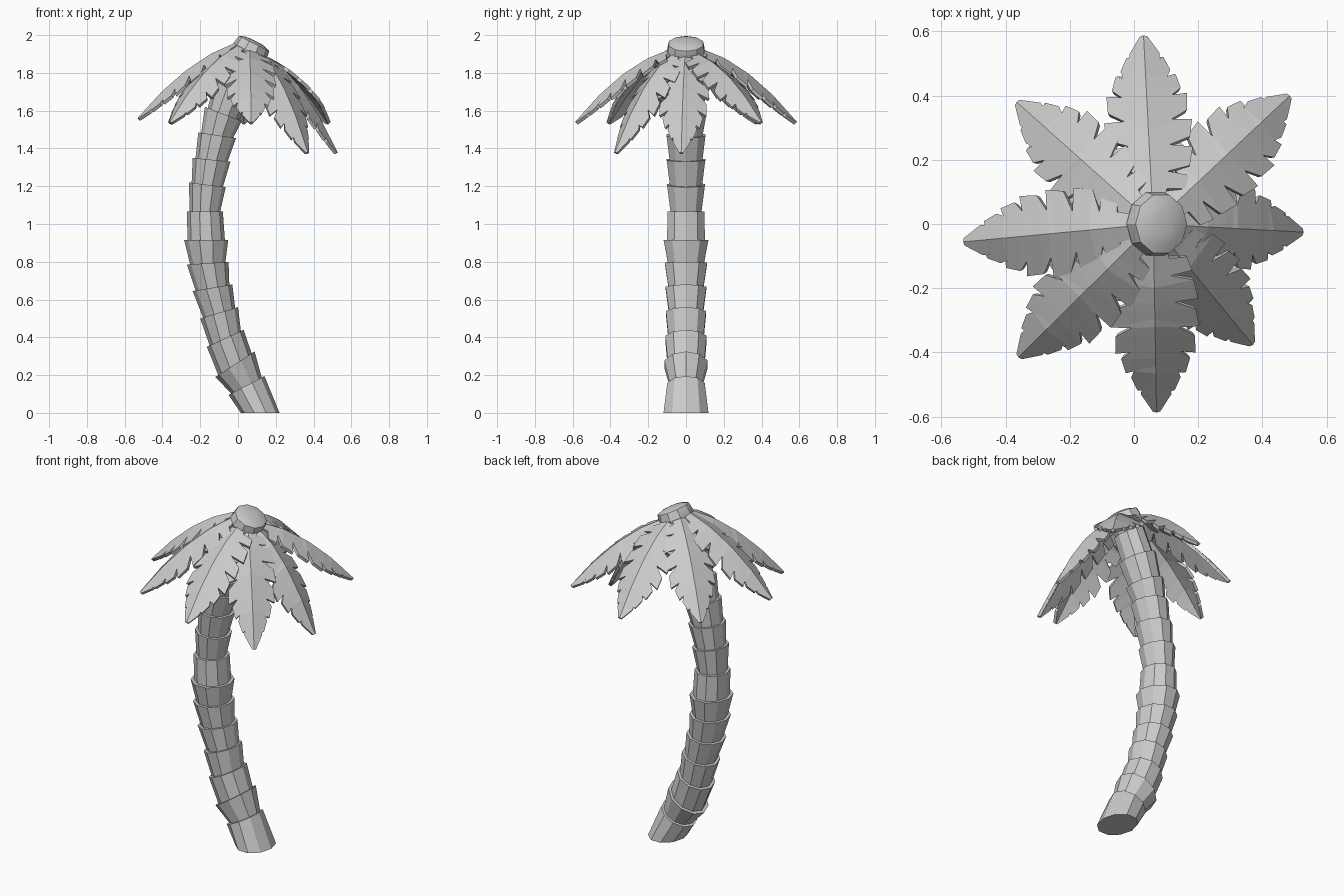
import bpy, bmesh, math
from mathutils import Vector

if "Cube" in bpy.data.objects:
    bpy.data.objects.remove(bpy.data.objects["Cube"])

SIDES = 10


def finish(bm, name):
    mesh = bpy.data.meshes.new(name)
    bm.to_mesh(mesh)
    bm.free()
    obj = bpy.data.objects.new(name, mesh)
    bpy.context.collection.objects.link(obj)
    return obj


def ring(bm, centre, half, depth):
    """Polygon ring: half is the half-width vector in xz, depth the radius along y."""
    verts = []
    for i in range(SIDES):
        a = 2 * math.pi * i / SIDES
        verts.append(bm.verts.new(centre + half * math.cos(a) + Vector((0, depth * math.sin(a), 0))))
    return verts


def skin(name, rings):
    bm = bmesh.new()
    loops = [ring(bm, *r) for r in rings]
    for a, b in zip(loops, loops[1:]):
        for i in range(SIDES):
            j = (i + 1) % SIDES
            bm.faces.new((a[i], a[j], b[j], b[i]))
    bm.faces.new(loops[0][::-1])
    bm.faces.new(loops[-1])
    bmesh.ops.recalc_face_normals(bm, faces=bm.faces)
    return finish(bm, name)


# Trunk: left and right corner of each flared segment, seen from the front
corners = [
    (0.015, 0.0, 0.22, 0.0), (-0.05, 0.095, 0.14, 0.195), (-0.12, 0.19, 0.088, 0.325),
    (-0.165, 0.35, 0.03, 0.44), (-0.2, 0.5, 0.0, 0.56), (-0.24, 0.645, -0.03, 0.68),
    (-0.27, 0.785, -0.05, 0.8), (-0.285, 0.915, -0.052, 0.915), (-0.27, 1.065, -0.08, 1.065),
    (-0.26, 1.22, -0.065, 1.195), (-0.24, 1.35, -0.04, 1.33), (-0.21, 1.485, -0.01, 1.455),
    (-0.175, 1.62, 0.02, 1.545), (-0.12, 1.765, 0.07, 1.68), (-0.04, 1.9, 0.11, 1.82)]
rings = []
for i, (lx, lz, rx, rz) in enumerate(corners):
    left, right = Vector((lx, 0, lz)), Vector((rx, 0, rz))
    c, h = (left + right) / 2, (right - left) / 2
    d = 0.125 if i == 0 else h.length * (0.97 if i < 3 else 1.07)
    rings.append((c, h, d))
    if 0 < i < len(corners) - 1:
        rings.append((c, h * 0.85, d * 0.85))  # lip stepping in to the next segment
skin("trunk", rings)

# Crown cap, tilted to the right
axis = Vector((0.45, 0, 0.89)).normalized()
across = Vector((axis.z, 0, -axis.x))
top = Vector((0.085, 0, 1.955))
cap = skin("crown_cap", [(top + axis * o, across * r, r * 1.06) for o, r in
                         ((-0.12, 0.07), (-0.045, 0.098), (0.0, 0.09), (0.012, 0.06), (0.016, 0.03))])
bpy.context.view_layer.objects.active = cap
cap.select_set(True)
bpy.ops.object.shade_smooth_by_angle(angle=math.radians(30))
cap.select_set(False)

# Frond edge: position along the rib and half-width, with slits between leaflets
EDGE = [(0.0, 0.035), (0.08, 0.045), (0.10, 0.1), (0.19, 0.115), (0.19, 0.05),
        (0.25, 0.12), (0.37, 0.132), (0.355, 0.06), (0.43, 0.125), (0.54, 0.134),
        (0.515, 0.07), (0.59, 0.12), (0.695, 0.122), (0.665, 0.075), (0.72, 0.104),
        (0.80, 0.09), (0.775, 0.065), (0.82, 0.074), (0.89, 0.055), (0.87, 0.042),
        (0.91, 0.044), (1.0, 0.008)]
KNOTS = 4


def frond(name, tip, bend):
    tip = Vector(tip)
    flat = Vector((tip.x - 0.06, tip.y, 0)).normalized()
    start = Vector((0.06, 0, 1.92)) + flat * 0.075 - Vector((0, 0, 0.03 * flat.x))
    side = Vector((-flat.y, flat.x, 0))
    normal = (tip - start).normalized().cross(side).normalized()

    def knot(t):
        p = start.lerp(tip, t)
        p.z = start.z + (tip.z - start.z) * (bend * t + (1 - bend) * t * t)
        return p

    def rib(t):
        k = min(int(t * KNOTS), KNOTS - 1)
        return knot(k / KNOTS).lerp(knot((k + 1) / KNOTS), t * KNOTS - k)

    bm = bmesh.new()
    n = len(EDGE) - 1
    spine = [bm.verts.new(rib(i / n)) for i in range(n + 1)]
    for s in (1, -1):
        rim = [bm.verts.new(rib(t) + side * s * w - normal * 0.4 * w) for t, w in EDGE]
        for i in range(n):
            f = [spine[i], spine[i + 1], rim[i + 1], rim[i]]
            bm.faces.new(f if s > 0 else f[::-1])
    obj = finish(bm, name)
    mod = obj.modifiers.new("thickness", 'SOLIDIFY')
    mod.thickness = 0.018
    mod.offset = 0


# Eight fronds placed by their tips
TIPS = [(0.03, 0.58, 1.535), (0.48, 0.395, 1.535), (0.52, -0.025, 1.375), (0.365, -0.37, 1.375),
        (0.07, -0.58, 1.535), (-0.355, -0.41, 1.535), (-0.525, -0.055, 1.555), (-0.36, 0.375, 1.535)]
for i, tip in enumerate(TIPS):
    frond(f"frond_{i + 1}", tip, 0.45 if tip[0] < -0.1 else 0.38)
